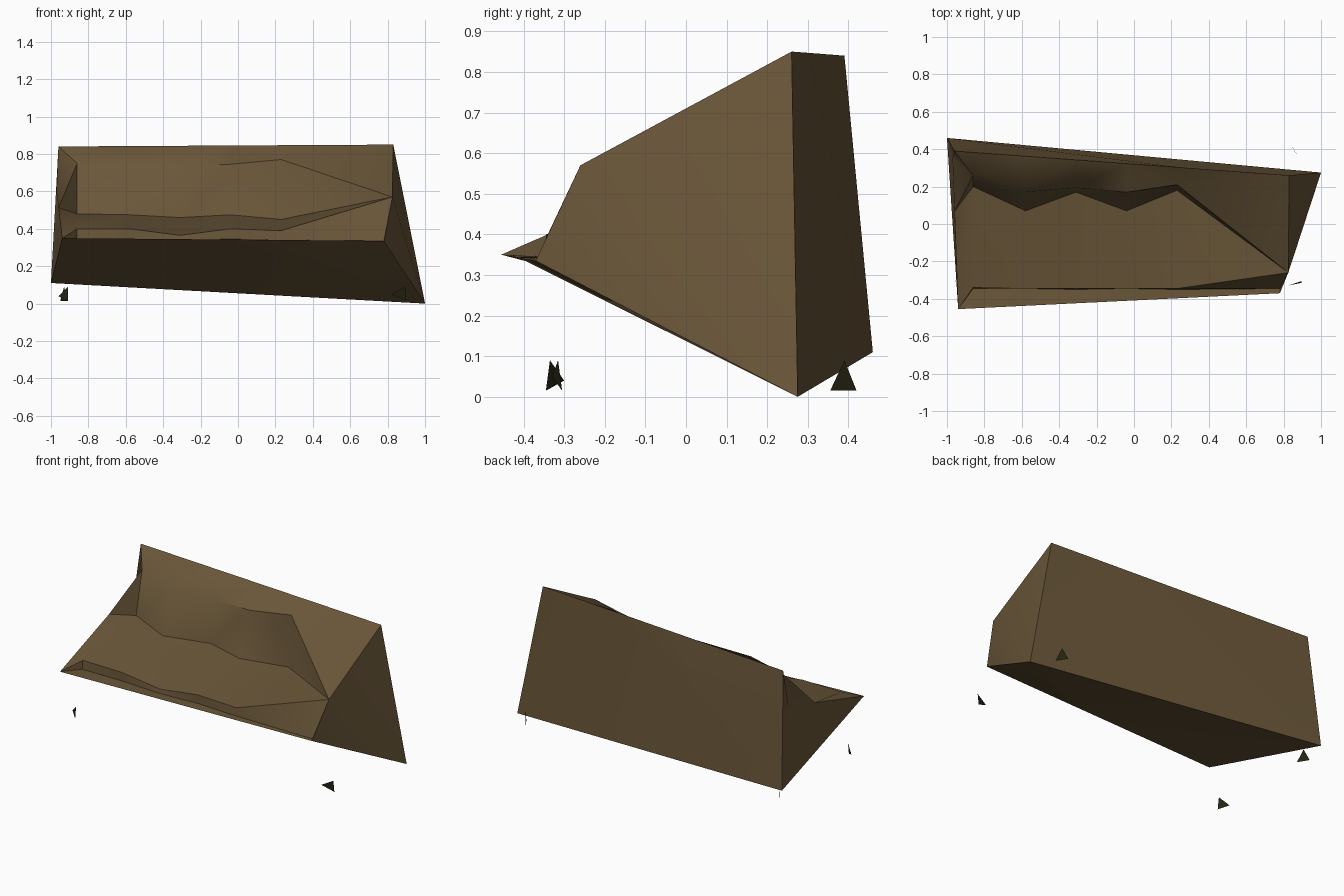
import bpy, bmesh
from mathutils import Vector

if "Cube" in bpy.data.objects:
    bpy.data.objects.remove(bpy.data.objects["Cube"])


def material(name, rgb):
    m = bpy.data.materials.new(name)
    m.diffuse_color = (*rgb, 1)
    m.use_nodes = True
    m.node_tree.nodes["Principled BSDF"].inputs["Base Color"].default_value = m.diffuse_color
    return m


brown = material("brown_fabric", (0.145, 0.095, 0.041))
black = material("dark_wood", (0.018, 0.018, 0.007))


def add_object(name, bm, mat):
    me = bpy.data.meshes.new(name)
    bm.to_mesh(me)
    bm.free()
    me.materials.append(mat)
    ob = bpy.data.objects.new(name, me)
    bpy.context.collection.objects.link(ob)
    return ob


# Outer corners of the sofa shell
front_l, front_r = Vector((-0.94, -0.455, 0.35)), Vector((0.78, -0.37, 0.335))
top_l, top_r = Vector((-0.96, 0.39, 0.84)), Vector((0.83, 0.26, 0.85))
base_l, base_r = Vector((-1.0, 0.46, 0.11)), Vector((1.0, 0.275, 0.0))
arm_l, arm_r = Vector((-0.97, 0.35, 0.60)), Vector((0.825, -0.26, 0.57))
arm_mid = front_l.lerp(arm_l, 0.65)
crease_r = top_r.lerp(base_r, 0.235)


# Inner profiles, front to back: lip, seat edge, seat/back crease, cushion top
def column(x, *yz):
    t = (x + 0.95) / 1.76
    return [front_l.lerp(front_r, t), *[Vector((x, y, z)) for y, z in yz],
            top_l.lerp(top_r, t)]


def cushion(x):
    return column(x, (-0.345, 0.345), (-0.345, 0.40), (0.07, 0.475), (0.17, 0.745))


left_inner = column(-0.86, (-0.345, 0.345), (-0.34, 0.40), (0.20, 0.48), (0.26, 0.75))
columns = [
    [front_l, front_l, front_l, arm_mid, arm_l, top_l],
    left_inner,
    cushion(-0.58),
    column(-0.31, (-0.35, 0.34), (-0.345, 0.365), (0.17, 0.46), (0.194, 0.735)),
    cushion(-0.04),
    column(0.23, (-0.35, 0.34), (-0.345, 0.39), (0.18, 0.45), (0.21, 0.77)),
    [front_r, Vector((0.78, -0.345, 0.335)), arm_r, arm_r, top_r, top_r],
]

bm = bmesh.new()
cache = {}


def vert(p):
    key = tuple(round(c, 4) for c in p)
    if key not in cache:
        cache[key] = bm.verts.new(p)
    return cache[key]


def face(*points):
    vs = list(dict.fromkeys(vert(p) for p in points))
    if len(vs) > 2:
        bm.faces.new(vs)


# Seat and back cushions lofted across the columns
for a, b in zip(columns, columns[1:]):
    for i in range(5):
        face(a[i], b[i], b[i + 1], a[i + 1])

# Outer shell: underside, back and both arms
face(*[c[0] for c in reversed(columns)], base_l, base_r)
face(*[c[-1] for c in columns], crease_r, base_r, base_l)
face(front_l, arm_mid, arm_l, base_l)
face(arm_l, top_l, base_l)
face(front_r, columns[-1][1], arm_r)
face(front_r, arm_r, base_r)
face(arm_r, crease_r, base_r)
face(arm_r, top_r, crease_r)
bmesh.ops.triangulate(bm, faces=bm.faces[:])
bmesh.ops.recalc_face_normals(bm, faces=bm.faces[:])
sofa = add_object("sofa_body", bm, brown)
bpy.context.view_layer.objects.active = sofa
sofa.select_set(True)
bpy.ops.object.shade_smooth_by_angle(angle=0.9)


# Feet: single flat triangles
def foot(name, *points):
    fb = bmesh.new()
    fb.faces.new([fb.verts.new(p) for p in points])
    add_object(name, fb, black)


foot("front_right_foot", (0.82, -0.33, 0.05), (0.895, -0.305, 0.015), (0.895, -0.315, 0.09))
foot("front_left_foot", (-0.96, -0.30, 0.04), (-0.91, -0.345, 0.015), (-0.91, -0.335, 0.09))
for side, x in (("left", -0.93), ("right", 0.86)):
    foot(f"back_{side}_foot", (x - 0.02, 0.42, 0.015), (x + 0.02, 0.355, 0.015), (x, 0.39, 0.09))
